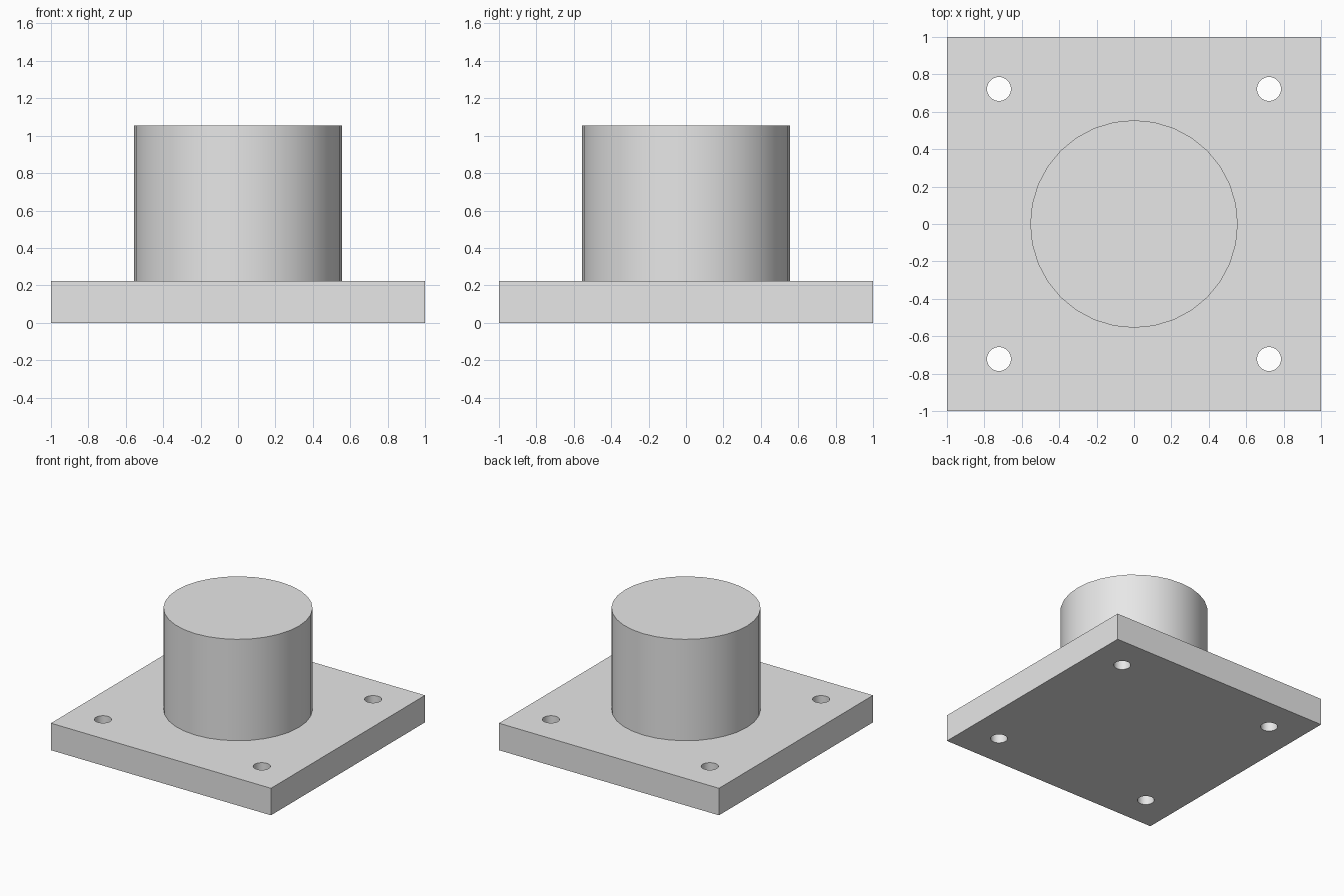
import bpy
import math

default = bpy.data.objects.get("Cube")
if default:
    bpy.data.objects.remove(default, do_unlink=True)

PLATE_H = 0.222
TOP = 1.055
BOSS_R = 0.555
HOLE_R = 0.064
HOLE_POS = 0.722

# Single plain grey
grey = bpy.data.materials.new("light_grey")
grey.use_nodes = True
colour = (0.8, 0.8, 0.8, 1)
grey.diffuse_color = colour
grey.node_tree.nodes["Principled BSDF"].inputs["Base Color"].default_value = colour


def cylinder(name, radius, x, y, low, high):
    bpy.ops.mesh.primitive_cylinder_add(
        vertices=32, radius=radius, depth=high - low,
        location=(x, y, (low + high) / 2))
    obj = bpy.context.object
    obj.name = name
    obj.data.materials.append(grey)
    return obj


def smooth(obj):
    bpy.ops.object.select_all(action="DESELECT")
    obj.select_set(True)
    bpy.context.view_layer.objects.active = obj
    bpy.ops.object.shade_smooth_by_angle(angle=math.radians(30))


# Square base plate
bpy.ops.mesh.primitive_cube_add(size=1, location=(0, 0, PLATE_H / 2))
plate = bpy.context.object
plate.name = "base_plate"
plate.scale = (2, 2, PLATE_H)
bpy.ops.object.transform_apply(location=False, rotation=False, scale=True)
plate.data.materials.append(grey)

# Bolt holes through the four corners
for sx in (-1, 1):
    for sy in (-1, 1):
        cutter = cylinder("hole_cutter", HOLE_R, sx * HOLE_POS, sy * HOLE_POS,
                          -0.1, PLATE_H + 0.1)
        cutter.hide_render = True
        cut = plate.modifiers.new("bolt_hole", "BOOLEAN")
        cut.operation = "DIFFERENCE"
        cut.solver = "EXACT"
        cut.object = cutter
        bpy.context.view_layer.objects.active = plate
        bpy.ops.object.modifier_apply(modifier=cut.name)
        bpy.data.objects.remove(cutter, do_unlink=True)
smooth(plate)

# Round central boss
boss = cylinder("central_boss", BOSS_R, 0, 0, PLATE_H, TOP)
smooth(boss)
